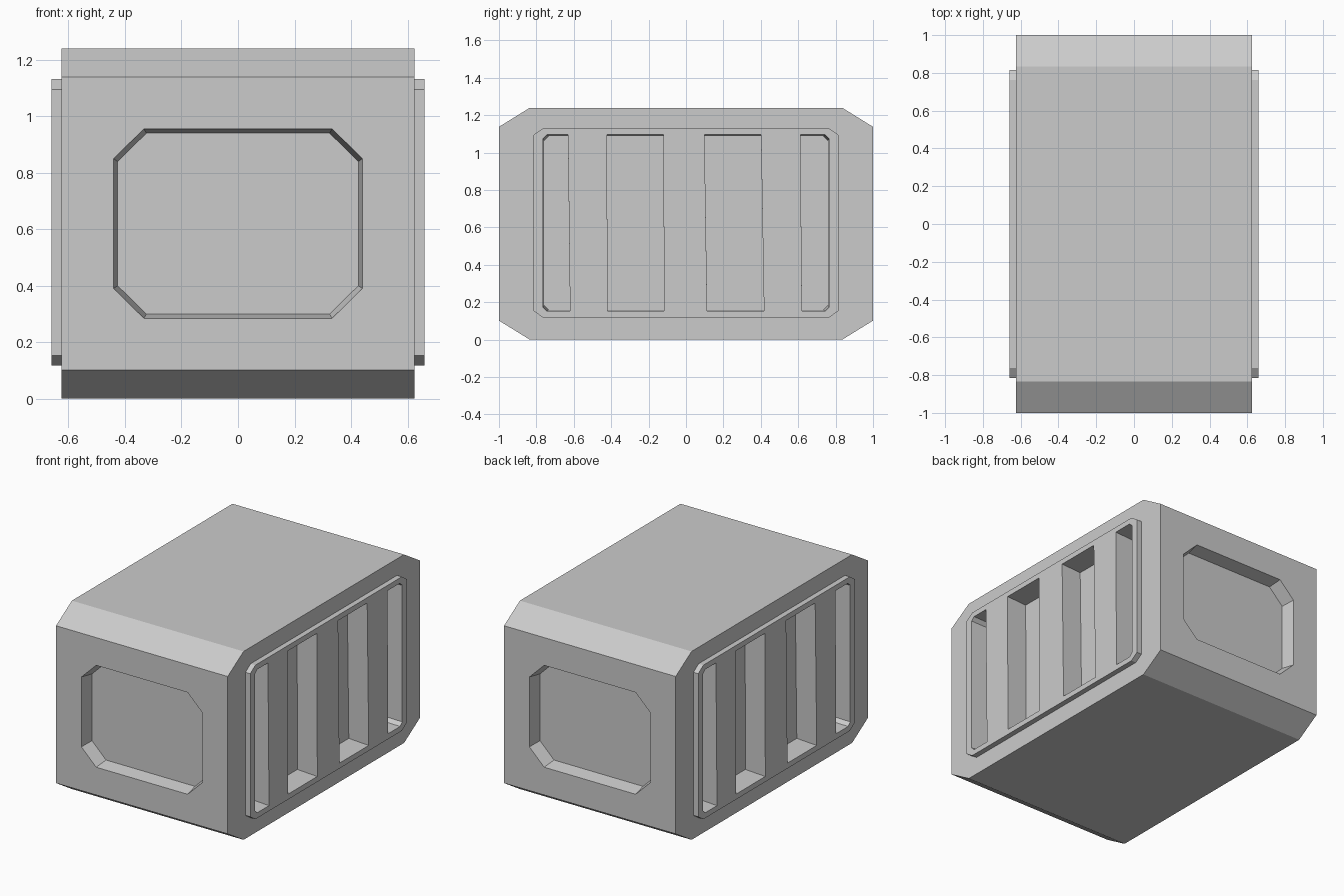
import bpy, bmesh

if "Cube" in bpy.data.objects:
    bpy.data.objects.remove(bpy.data.objects["Cube"])


def loft(name, ring_a, ring_b):
    """Closed solid between two matching rings of 3D points."""
    bm = bmesh.new()
    a = [bm.verts.new(p) for p in ring_a]
    b = [bm.verts.new(p) for p in ring_b]
    bm.faces.new(a)
    bm.faces.new(b)
    n = len(a)
    for i in range(n):
        j = (i + 1) % n
        bm.faces.new((a[i], a[j], b[j], b[i]))
    bmesh.ops.recalc_face_normals(bm, faces=bm.faces[:])
    mesh = bpy.data.meshes.new(name)
    bm.to_mesh(mesh)
    bm.free()
    obj = bpy.data.objects.new(name, mesh)
    bpy.context.collection.objects.link(obj)
    return obj


def octagon(hw, z0, z1, cw, cz):
    """Rectangle with cut corners, half width hw, from z0 to z1."""
    return [(-hw + cw, z0), (hw - cw, z0), (hw, z0 + cz), (hw, z1 - cz),
            (hw - cw, z1), (-hw + cw, z1), (-hw, z1 - cz), (-hw, z0 + cz)]


def on_side(profile, x, s):
    return [(s * x, s * u, z) for u, z in profile]


def on_end(profile, y, s):
    return [(s * u, s * y, z) for u, z in profile]


def cut(target, cutters):
    bpy.context.view_layer.objects.active = target
    for c in cutters:
        mod = target.modifiers.new("cut", 'BOOLEAN')
        mod.operation = 'DIFFERENCE'
        mod.solver = 'EXACT'
        mod.object = c
        bpy.ops.object.modifier_apply(modifier=mod.name)


def side_openings(t):
    """Four vent openings in the side panel, shrunk by taper t."""
    z0, z1, e, c = 0.152 + t, 1.096 - t, 0.766 - t, 0.022
    return [
        [(-e + c, z0), (-0.62, z0), (-0.631, z1), (-e + c, z1),
         (-e, z1 - c), (-e, z0 + c)],
        [(-0.42, z0), (-0.118, z0), (-0.12, z1), (-0.422, z1)],
        [(0.113, z0), (0.417, z0), (0.401, z1), (0.099, z1)],
        [(0.62, z0), (e - c, z0), (e, z0 + c), (e, z1 - c),
         (e - c, z1), (0.612, z1)],
    ]


# Main body: chamfered profile run across x
body_profile = octagon(1.0, 0.0, 1.24, 0.165, 0.102)
body = loft("body", on_side(body_profile, -0.625, 1),
            on_side(body_profile, 0.625, 1))

cutters = []
for s, side, end in ((1, "right", "back"), (-1, "left", "front")):
    # Raised vent panel
    frame = octagon(0.815, 0.117, 1.131, 0.053, 0.036)
    panel = loft(side + "_vent_panel", on_side(frame, 0.625, s),
                 on_side(frame, 0.66, s))
    # Deep openings that leave the slats standing
    vents = [loft(side + "_vent_cutter", on_side(a, 0.665, s),
                  on_side(b, 0.515, s))
             for a, b in zip(side_openings(0.0), side_openings(0.008))]
    cut(panel, vents)
    cut(body, vents)
    # Tapered window recess in the end face
    recess = loft(end + "_recess_cutter",
                  on_end(octagon(0.442, 0.283, 0.957, 0.108, 0.106), 1.01, s),
                  on_end(octagon(0.426, 0.3, 0.94, 0.102, 0.1), 0.91, s))
    cut(body, [recess])
    cutters += vents + [recess]

# Remove the helpers
for c in cutters:
    bpy.data.objects.remove(c, do_unlink=True)
